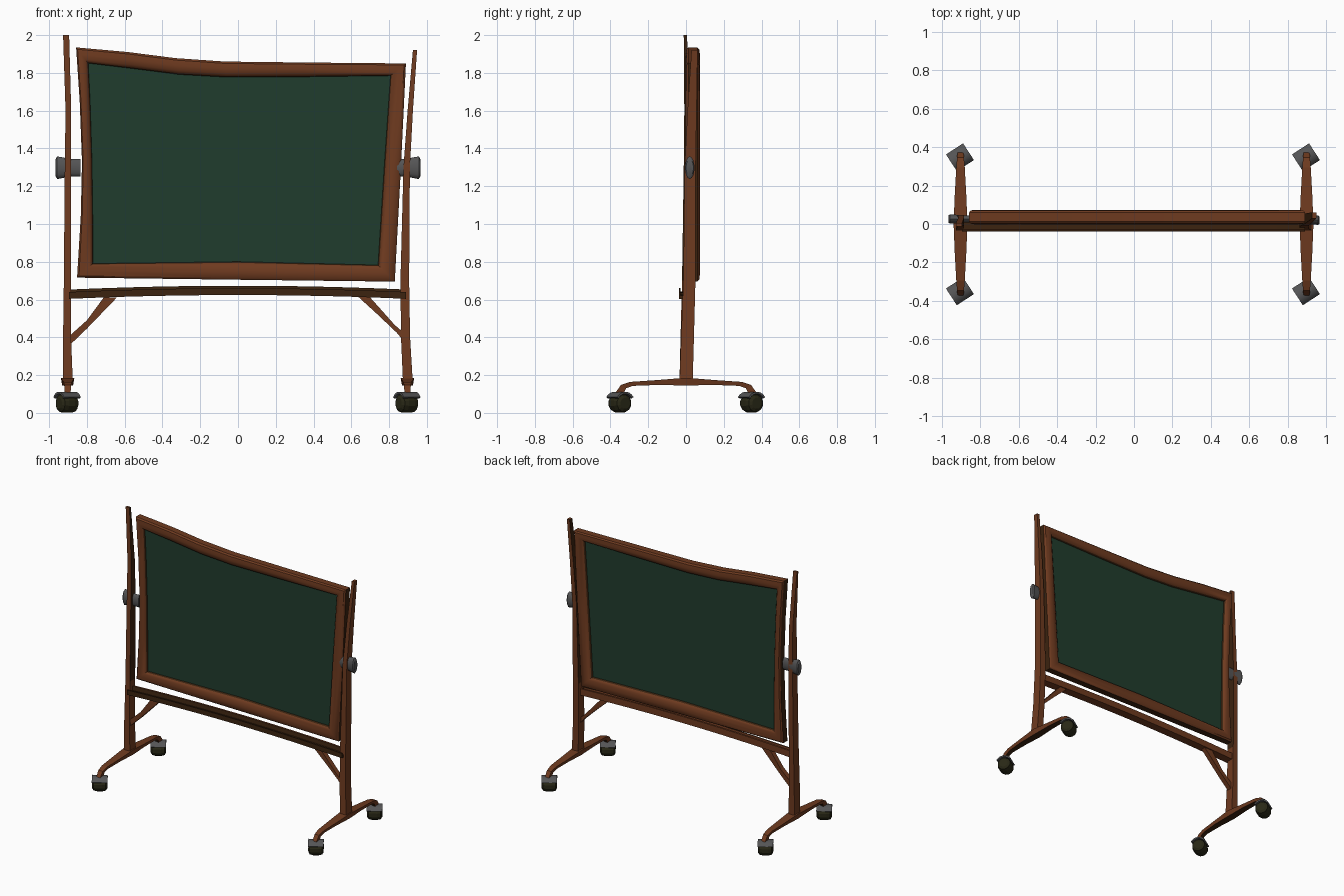
import bpy, bmesh, math
from mathutils import Matrix, Vector

if "Cube" in bpy.data.objects:
    bpy.data.objects.remove(bpy.data.objects["Cube"])


def material(name, rgb):
    m = bpy.data.materials.new(name)
    m.diffuse_color = (*rgb, 1)
    m.use_nodes = True
    m.node_tree.nodes["Principled BSDF"].inputs["Base Color"].default_value = m.diffuse_color
    return m


WOOD = material("wood brown", (0.158, 0.043, 0.014))
DARK = material("dark wood brown", (0.045, 0.017, 0.005))
GREEN = material("board green", (0.0145, 0.045, 0.026))
GREY = material("metal grey", (0.090, 0.090, 0.092))
RUBBER = material("wheel black", (0.022, 0.021, 0.008))


def loft(name, rings, mat, closed=False, smooth=None, matrix=None, dark=None):
    """Skin a list of equal-length point rings; faces where dark(p) holds get dark wood."""
    bm = bmesh.new()
    vs = [[bm.verts.new(p) for p in r] for r in rings]
    n, k = len(rings[0]), len(rings)
    for i in range(k if closed else k - 1):
        a, b = vs[i], vs[(i + 1) % k]
        for j in range(n):
            bm.faces.new((a[j], a[(j + 1) % n], b[(j + 1) % n], b[j]))
    if not closed:
        bm.faces.new(vs[0])
        bm.faces.new(vs[-1])
    if matrix:
        bm.transform(matrix)
    bmesh.ops.recalc_face_normals(bm, faces=bm.faces)
    me = bpy.data.meshes.new(name)
    bm.to_mesh(me)
    bm.free()
    me.materials.append(mat)
    ob = bpy.data.objects.new(name, me)
    bpy.context.collection.objects.link(ob)
    if dark:
        me.materials.append(DARK)
        for p in me.polygons:
            p.material_index = int(bool(dark(p)))
    if smooth:
        bpy.ops.object.select_all(action='DESELECT')
        ob.select_set(True)
        bpy.context.view_layer.objects.active = ob
        bpy.ops.object.shade_smooth_by_angle(angle=math.radians(smooth))
    return ob


def turned(stations, n, sy=1.0, centre=(0, 0, 0)):
    """Rings around the x axis from (x, radius) pairs."""
    return [[(x + centre[0], centre[1] + sy * r * math.cos(2 * math.pi * (i + .5) / n),
              centre[2] + r * math.sin(2 * math.pi * (i + .5) / n)) for i in range(n)]
            for x, r in stations]


# board frame: (outer x, z, inner x, z) around the warped outline
outline = [
    (-.857, 1.935, -.792, 1.850), (-.58, 1.910, -.56, 1.822), (-.33, 1.878, -.31, 1.790),
    (-.07, 1.860, -.06, 1.776), (.35, 1.855, .35, 1.778), (.889, 1.850, .806, 1.784),
    (.862, 1.29, .772, 1.29), (.830, .695, .740, .784),
    (0, .705, 0, .802), (-.852, .716, -.766, .792),
    (-.832, 1.05, -.768, 1.05), (-.826, 1.33, -.772, 1.33), (-.838, 1.65, -.782, 1.65)]
section = [(0, .012), (.12, .002), (.45, -.002), (.75, .003), (.92, .014), (1, .03)]
section += [(t, .072 - y) for t, y in reversed(section)]
rings = [[(ox + (ix - ox) * t, y, oz + (iz - oz) * t) for t, y in section]
         for ox, oz, ix, iz in outline]
# the outer ends, underside and inner rim are dark
loft("board_frame", rings, WOOD, closed=True, smooth=35,
     dark=lambda p: .026 < p.center.y < .046 and (abs(p.center.x) > .815 or p.center.z < .75)
     or .02 < p.center.y < .026 or .046 < p.center.y < .052)

# green writing panel, tucked into the frame
loft("writing_panel", [[(ox + (ix - ox) * .95, y, oz + (iz - oz) * .95)
                        for ox, oz, ix, iz in outline] for y in (.027, .045)], GREEN)


# uprights: (z, x, y, half width, half depth), dark on the side facing the board
def post(name, s, stations):
    loft(name, [[(x + a * hx, y + b * hy, z) for a, b in ((-1, -1), (1, -1), (1, 1), (-1, 1))]
                for z, x, y, hx, hy in stations], WOOD,
         dark=lambda p: p.normal.x * s < -.7 and p.center.z > .68)


post("left_post", -1, [(.15, -.900, 0, .026, .035), (.4, -.905, .004, .021, .033),
                       (.7, -.903, .010, .019, .031), (1.3, -.900, .017, .017, .029),
                       (1.6, -.898, .013, .015, .022), (2.0, -.910, -.004, .016, .008)])
post("right_post", 1, [(.15, .900, 0, .026, .035), (.4, .887, .008, .024, .034),
                       (.7, .883, .018, .023, .032), (1.3, .893, .022, .017, .029),
                       (1.6, .912, .032, .014, .024), (1.92, .937, .045, .011, .016)])

# chalk tray: arched trough between the posts, dark inside and below the lip
prof = [(-.038, .604), (-.038, .620), (-.038, .640), (-.030, .640), (-.028, .622), (.008, .622),
        (.012, .653), (.026, .653), (.026, .604)]
rings = []
for i in range(13):
    x = -.895 + 1.785 * i / 12
    up = .02 * (1 - (x / .89) ** 2)
    rings.append([(x, y, z + up) for y, z in prof])
loft("chalk_tray", rings, WOOD,
     dark=lambda p: p.normal.y < .5 and p.normal.z > -.5 and p.center.y < .018)

# diagonal braces
for side, s in (("left", -1), ("right", 1)):
    path = [(.895, .36, .895, .41), (.84, .425, .83, .465), (.74, .52, .75, .555), (.635, .616, .695, .616)]
    if s < 0:
        path = [(.895, .355, .895, .405), (.80, .446, .80, .490), (.64, .612, .71, .612)]
    loft(side + "_brace", [[(s * a, -.018, b), (s * c, -.018, d), (s * c, .018, d), (s * a, .018, b)]
                           for a, b, c, d in path], WOOD)

# pivot knobs, flattened in depth
knob = [(-.965, .046), (-.957, .060), (-.92, .053), (-.88, .047), (-.834, .047)]
loft("left_knob", turned(knob, 14, .42, (0, .026, 1.298)), GREY, smooth=40)
loft("right_knob", turned([(-x, r) for x, r in knob], 14, .42, (0, .020, 1.298)), GREY, smooth=40)

# feet: top (y, z), bottom (y, z), half width; dark undersides
half = [(.372, .108, .332, .098, .016), (.345, .148, .318, .130, .018),
        (.295, .164, .282, .143, .022), (.15, .174, .15, .148, .030)]
foot = half + [(0, .186, 0, .145, .036)] + [(-a, b, -c, d, w) for a, b, c, d, w in reversed(half)]
for side, cx in (("left", -.902), ("right", .897)):
    loft(side + "_foot", [[(cx - w, a, b), (cx + w, a, b), (cx + w * .8, c, d), (cx - w * .8, c, d)]
                          for a, b, c, d, w in foot], WOOD,
         dark=lambda p: p.normal.z < -.5 or (p.normal.y * p.center.y < 0 and abs(p.normal.y) > .6))
    # barrel casters under a curved hood, swivelled 33 degrees
    for end, cy in (("front", -.350), ("back", .347)):
        m = Matrix.Translation((cx - .003, cy, .051)) @ Matrix.Rotation(math.radians(33), 4, 'Z')
        tag = side + "_" + end
        tyre = [(-.052, .030), (-.042, .046), (-.018, .052), (.018, .052), (.042, .046), (.052, .030)]
        loft(tag + "_wheel", turned(tyre, 12), RUBBER, matrix=m)
        arc = [math.radians(32 + 116 * i / 7) for i in range(8)]
        rim = ([(.061 * math.cos(a), .061 * math.sin(a)) for a in arc] +
               [(.050 * math.cos(a), .050 * math.sin(a)) for a in reversed(arc)])
        loft(tag + "_hood", [[(x, y, z) for y, z in rim] for x in (-.053, .053)],
             GREY, smooth=35, matrix=m)
